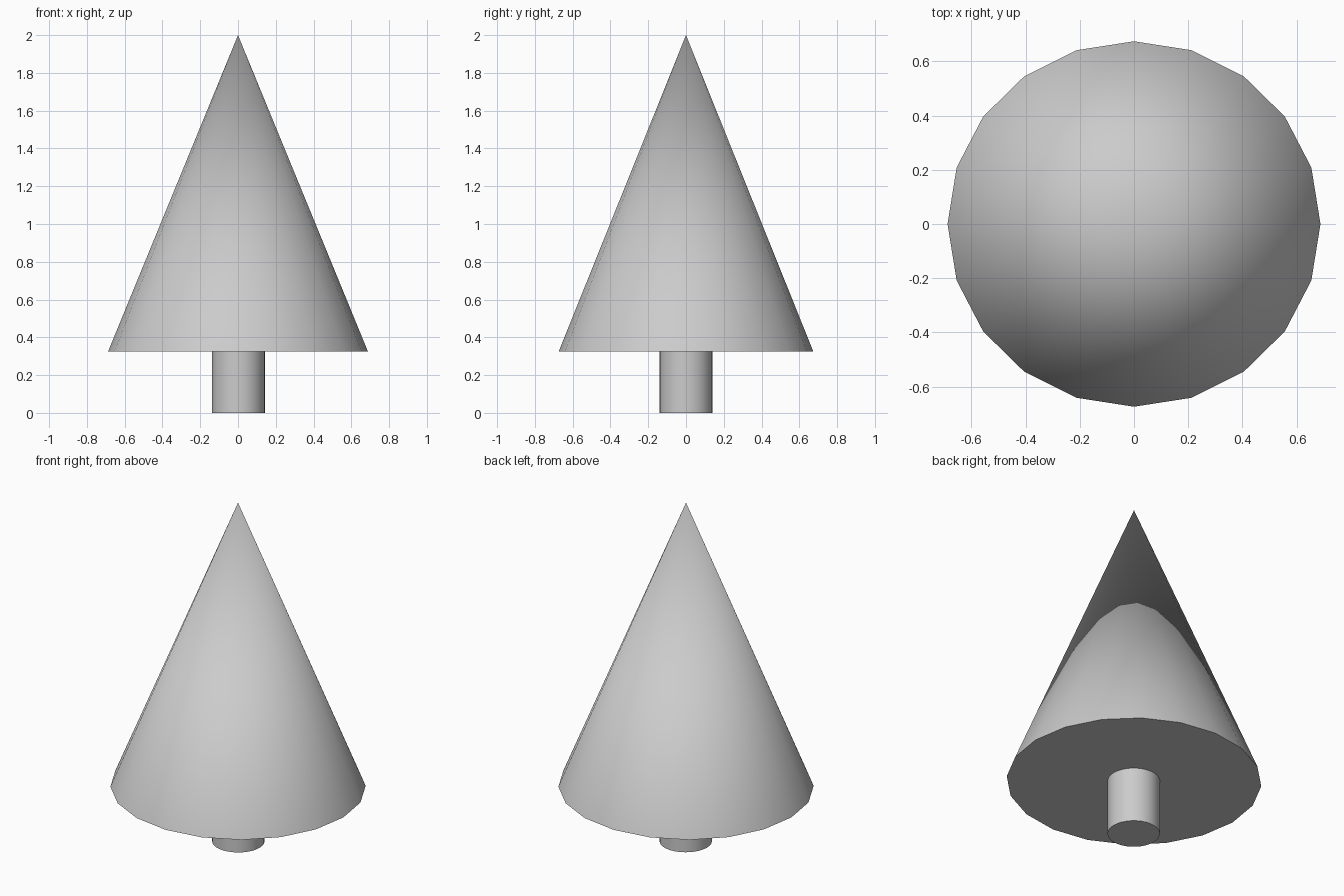
import bpy
import math

if "Cube" in bpy.data.objects:
    bpy.data.objects.remove(bpy.data.objects["Cube"])

BASE_Z, TOP_Z = 0.325, 2.0


def finish(name):
    obj = bpy.context.object
    obj.name = name
    bpy.ops.object.shade_smooth_by_angle(angle=math.radians(40))
    return obj


# Foliage: 20-sided cone, slightly narrower front to back
bpy.ops.mesh.primitive_cone_add(
    vertices=20, radius1=0.688, radius2=0, depth=TOP_Z - BASE_Z,
    location=(0, 0, (BASE_Z + TOP_Z) / 2), rotation=(0, 0, math.pi / 2))
bpy.ops.object.transform_apply(location=False, rotation=True, scale=False)
foliage = finish("foliage")
foliage.scale.y = 0.674 / 0.688

# Trunk: short round post under the foliage
bpy.ops.mesh.primitive_cylinder_add(
    vertices=32, radius=0.14, depth=BASE_Z + 0.005,
    location=(0.002, 0, (BASE_Z + 0.005) / 2))
finish("trunk")
